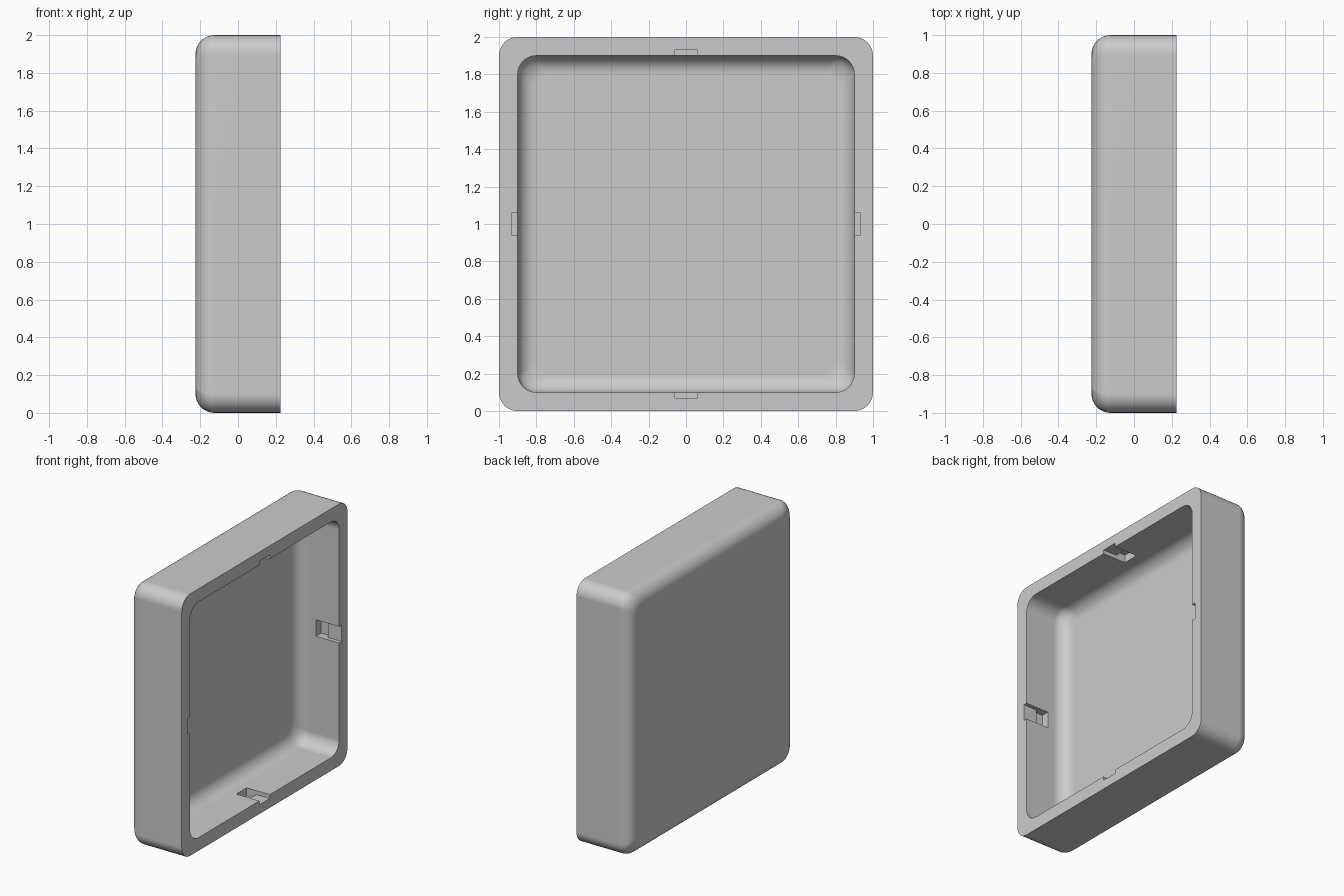
import bpy, bmesh, math
from mathutils import Matrix, Vector

if "Cube" in bpy.data.objects:
    bpy.data.objects.remove(bpy.data.objects["Cube"])

DEPTH, R = 0.225, 0.1          # half depth, fillet radius
STEPS = 8                      # segments per rounded corner

grey = bpy.data.materials.new("plain_grey")
grey.diffuse_color = (0.6, 0.6, 0.6, 1)
grey.use_nodes = True
grey.node_tree.nodes["Principled BSDF"].inputs["Base Color"].default_value = grey.diffuse_color


def rounded_square(bm, x, half, r):
    """Ring of vertices in a plane of constant x, centred at z = 1."""
    ring = []
    for q in range(4):
        mid = math.radians(45 + 90 * q)
        cy = math.copysign(half - r, math.cos(mid))
        cz = math.copysign(half - r, math.sin(mid))
        for i in range(STEPS + 1):
            a = math.radians(90 * q + 90 * i / STEPS)
            ring.append(bm.verts.new((x, cy + r * math.cos(a), 1 + cz + r * math.sin(a))))
    return ring


def fillet(x_floor, half):
    """Profile stations from the floor up round the fillet to the wall."""
    out = []
    for i in range(STEPS + 1):
        a = math.pi / 2 * i / STEPS
        out.append((x_floor + R * (1 - math.cos(a)), half - R * (1 - math.sin(a)),
                    0.08 + 0.02 * i / STEPS))
    return out


# Hollow tray: outer skin, flat rim, then inner skin
bm = bmesh.new()
stations = fillet(-DEPTH, 1.0) + [(DEPTH, 1.0, R), (DEPTH, 0.9, R)]
stations += reversed(fillet(-DEPTH + 0.1, 0.9))
rings = [rounded_square(bm, *s) for s in stations]
for a, b in zip(rings, rings[1:]):
    for i in range(len(a)):
        j = (i + 1) % len(a)
        bm.faces.new((a[i], a[j], b[j], b[i]))
bm.faces.new(rings[0])
bm.faces.new(rings[-1])
bmesh.ops.recalc_face_normals(bm, faces=bm.faces)
mesh = bpy.data.meshes.new("tray_shell")
bm.to_mesh(mesh)
bm.free()
mesh.materials.append(grey)
tray = bpy.data.objects.new("tray_shell", mesh)
bpy.context.collection.objects.link(tray)

# Stepped latch notches: shallow at the rim, deeper behind it
bm = bmesh.new()
notch = [(0.25, 0.87), (0.25, 0.93), (0.11, 0.93), (0.11, 0.96), (0.03, 0.96), (0.03, 0.87)]
for q in range(4):
    turn = Matrix.Translation((0, 0, 1)) @ Matrix.Rotation(math.pi / 2 * q, 4, 'X')
    face = bm.faces.new([bm.verts.new(turn @ Vector((x, -0.0625, h))) for x, h in notch])
    side = bmesh.ops.extrude_face_region(bm, geom=[face], use_keep_orig=True)
    verts = [g for g in side["geom"] if isinstance(g, bmesh.types.BMVert)]
    bmesh.ops.translate(bm, verts=verts, vec=turn.to_3x3() @ Vector((0, 0.125, 0)))
bmesh.ops.recalc_face_normals(bm, faces=bm.faces)
mesh = bpy.data.meshes.new("notch_cutter")
bm.to_mesh(mesh)
bm.free()
mesh.materials.append(grey)
cutter = bpy.data.objects.new("notch_cutter", mesh)
bpy.context.collection.objects.link(cutter)
cutter.hide_render = True

cut = tray.modifiers.new("notches", 'BOOLEAN')
cut.operation, cut.solver, cut.object = 'DIFFERENCE', 'EXACT', cutter
bpy.context.view_layer.objects.active = tray
tray.select_set(True)
bpy.ops.object.modifier_apply(modifier=cut.name)
bpy.data.objects.remove(cutter)

# Smooth fillets with crisp rim and notch edges
bpy.ops.object.shade_smooth_by_angle(angle=math.radians(30))
weighted = tray.modifiers.new("flat_walls", 'WEIGHTED_NORMAL')
weighted.keep_sharp = True
